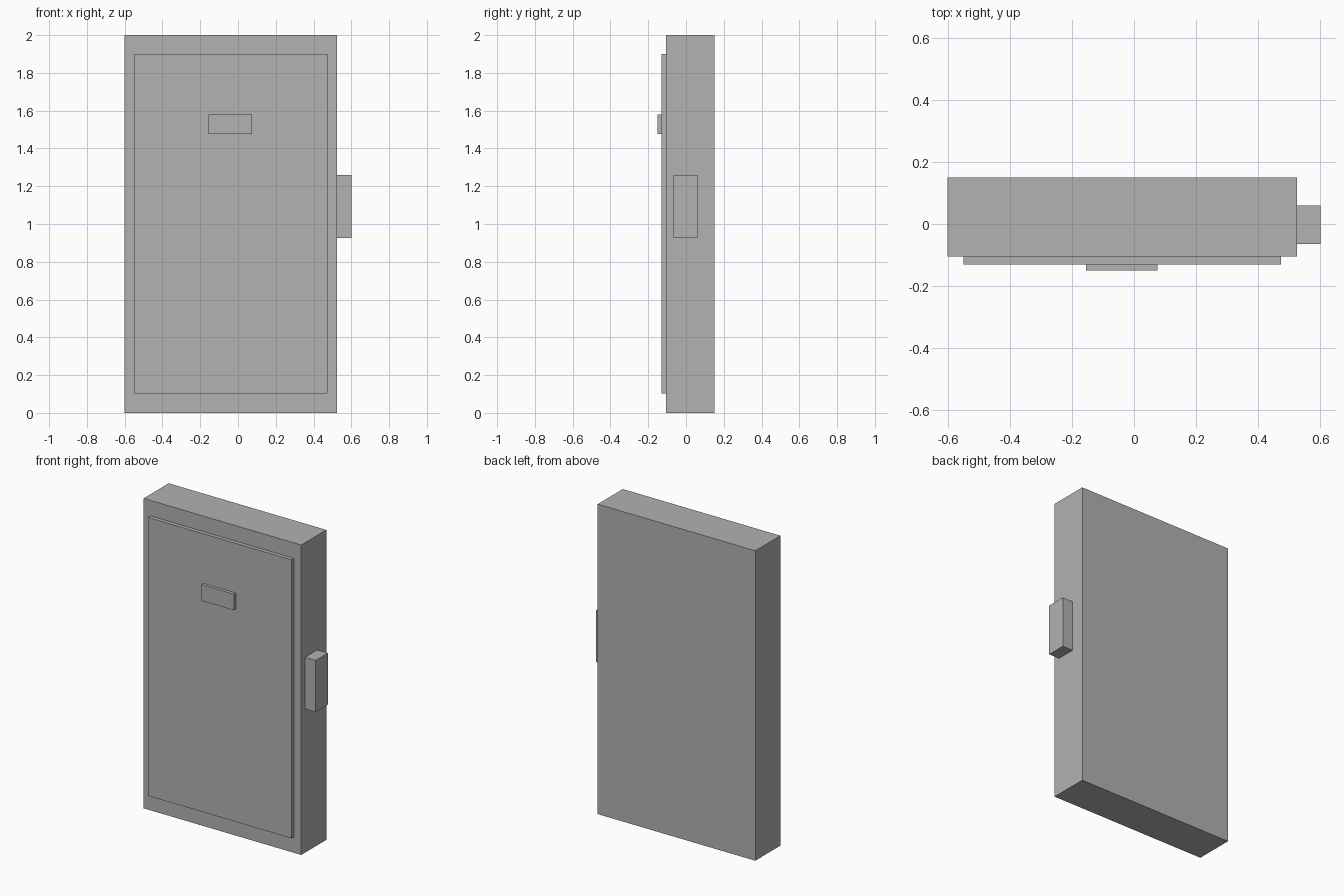
import bpy
from mathutils import Vector

cube = bpy.data.objects.get("Cube")
if cube:
    bpy.data.objects.remove(cube, do_unlink=True)

# Single flat grey
grey = bpy.data.materials.new("plain grey")
grey.use_nodes = True
colour = (0.445, 0.445, 0.445, 1)
grey.diffuse_color = colour
grey.node_tree.nodes["Principled BSDF"].inputs["Base Color"].default_value = colour


def box(name, low, high):
    """Add a block spanning two opposite corners."""
    low, high = Vector(low), Vector(high)
    bpy.ops.mesh.primitive_cube_add(size=1, location=(low + high) / 2)
    part = bpy.context.object
    part.name = name
    part.scale = high - low
    bpy.ops.object.transform_apply(location=False, rotation=False, scale=True)
    part.data.materials.append(grey)
    return part


# Door slab
box("door_slab", (-0.6, -0.105, 0), (0.525, 0.15, 2))
# Raised front panel
box("front_panel", (-0.55, -0.13, 0.103), (0.473, -0.105, 1.9))
# Small plate on the panel
box("name_plate", (-0.155, -0.15, 1.476), (0.075, -0.13, 1.58))
# Block on the side edge
box("side_latch", (0.525, -0.065, 0.927), (0.6, 0.06, 1.26))
